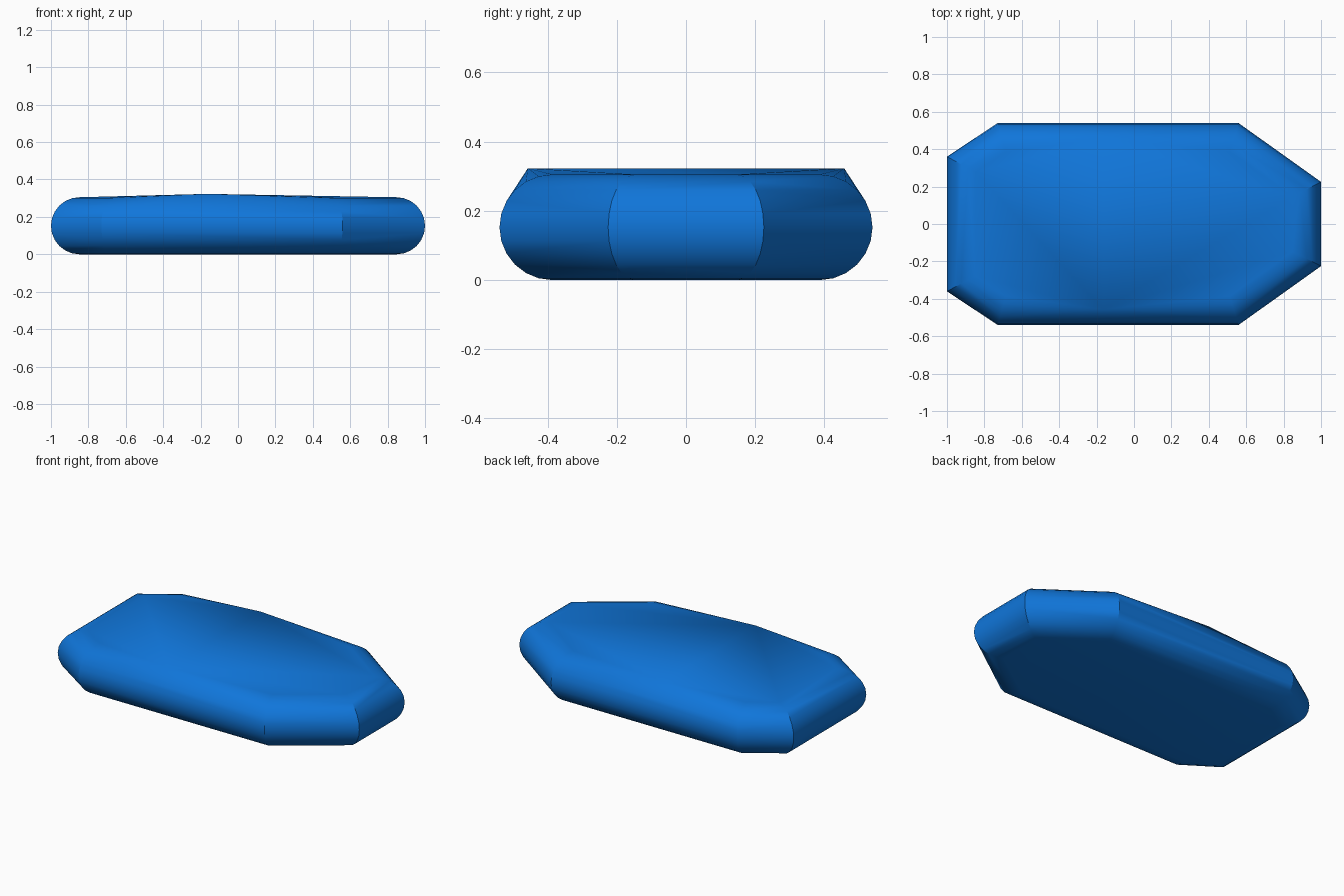
import bpy, bmesh, math
from mathutils import Vector

if "Cube" in bpy.data.objects:
    bpy.data.objects.remove(bpy.data.objects["Cube"])

R = 0.1525          # edge rounding radius = half the slab height
STEPS = 12          # facets around the rounded rim

# plan outline, counter-clockwise
half = [(-1.0, -0.36), (-0.73, -0.539), (0.56, -0.539), (1.0, -0.225)]
outline = [Vector(p) for p in half + [(x, -y) for x, y in reversed(half)]]


def inset(points, d):
    """Mitred inset of a closed convex outline."""
    result = []
    for i, p in enumerate(points):
        a = (p - points[i - 1]).normalized()
        b = (points[(i + 1) % len(points)] - p).normalized()
        na, nb = Vector((-a.y, a.x)), Vector((-b.y, b.x))
        result.append(p + (na + nb) * (d / (1 + na.dot(nb))))
    return result


bm = bmesh.new()

# rounded slab: stacked inset outlines
for k in range(STEPS + 1):
    t = -math.pi / 2 + math.pi * k / STEPS
    for p in inset(outline, R * (1 - math.cos(t))):
        bm.verts.new((p.x, p.y, R + R * math.sin(t)))

# slight ridge across the top
for y in (-0.457, 0.457):
    bm.verts.new((-0.165, y, 0.323))

hull = bmesh.ops.convex_hull(bm, input=bm.verts[:])
junk = set(hull["geom_interior"]) | set(hull["geom_unused"])
bmesh.ops.delete(bm, geom=[g for g in junk if isinstance(g, bmesh.types.BMVert)],
                 context='VERTS')
bmesh.ops.dissolve_limit(bm, angle_limit=math.radians(0.2),
                         verts=bm.verts[:], edges=bm.edges[:])
bmesh.ops.recalc_face_normals(bm, faces=bm.faces[:])

mesh = bpy.data.meshes.new("rounded_slab")
bm.to_mesh(mesh)
bm.free()

blue = bpy.data.materials.new("blue")
blue.diffuse_color = (0.005, 0.18, 0.70, 1)
blue.use_nodes = True
blue.node_tree.nodes["Principled BSDF"].inputs["Base Color"].default_value = blue.diffuse_color
mesh.materials.append(blue)

slab = bpy.data.objects.new("rounded_slab", mesh)
bpy.context.collection.objects.link(slab)
bpy.context.view_layer.objects.active = slab
slab.select_set(True)
bpy.ops.object.shade_smooth_by_angle(angle=math.radians(30))
